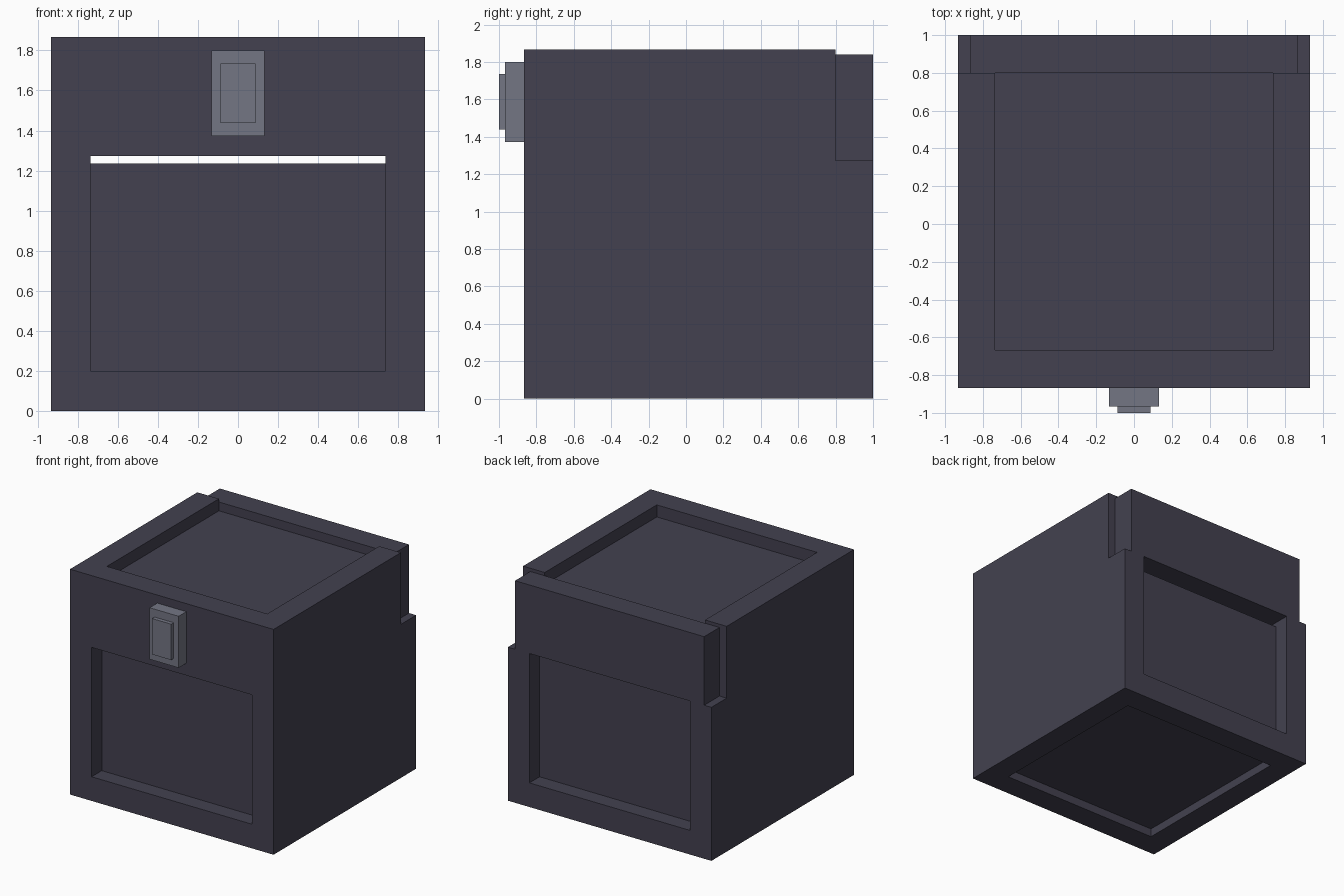
import bpy
import bmesh

if "Cube" in bpy.data.objects:
    bpy.data.objects.remove(bpy.data.objects["Cube"], do_unlink=True)


def material(name, rgb):
    mat = bpy.data.materials.new(name)
    mat.use_nodes = True
    mat.diffuse_color = (*rgb, 1)
    mat.node_tree.nodes["Principled BSDF"].inputs["Base Color"].default_value = (*rgb, 1)
    return mat


BODY = material("dark slate", (0.056, 0.053, 0.080))
METAL = material("grey metal", (0.174, 0.181, 0.231))


def prism(name, profile, x0, x1, mat):
    """Extrude a (y, z) profile along x."""
    bm = bmesh.new()
    face = bm.faces.new([bm.verts.new((x0, y, z)) for y, z in profile])
    cap = bmesh.ops.extrude_face_region(bm, geom=[face])["geom"]
    moved = [v for v in cap if isinstance(v, bmesh.types.BMVert)]
    bmesh.ops.translate(bm, verts=moved, vec=(x1 - x0, 0, 0))
    bmesh.ops.recalc_face_normals(bm, faces=bm.faces)
    mesh = bpy.data.meshes.new(name)
    bm.to_mesh(mesh)
    bm.free()
    mesh.materials.append(mat)
    obj = bpy.data.objects.new(name, mesh)
    bpy.context.collection.objects.link(obj)
    return obj


def block(name, half_width, y, z, mat=BODY):
    """Box centred on x, with (low, high) ranges in y and z."""
    profile = [(y[0], z[0]), (y[1], z[0]), (y[1], z[1]), (y[0], z[1])]
    return prism(name, profile, -half_width, half_width, mat)


# Main dimensions
half, inner = 0.933, 0.735
front, back, top = -0.867, 1.0, 1.867
front_in, back_in = -0.667, 0.8
sill, lintel, slot = 0.2, 1.272, 1.235

# Side walls, notched at the upper back corner
side = [(front, 0), (back, 0), (back, lintel),
        (back_in, lintel), (back_in, top), (front, top)]
for name, sign in (("left_wall", 1), ("right_wall", -1)):
    prism(name, side, sign * inner, sign * half, BODY)

# Front and back rails framing the openings
block("front_bottom_rail", inner, (front, front_in), (0, sill))
block("back_bottom_rail", inner, (back_in, back), (0, sill))
block("front_top_rail", inner, (front, front_in), (lintel, top))
block("back_hinge_bar", 0.867, (back_in, back), (lintel, 1.84))

# Recessed panels, with a slot above the front and back ones
block("front_panel", inner, (front + 0.133, front_in), (sill, slot))
block("back_panel", inner, (back_in, back - 0.133), (sill, slot))
block("top_panel", inner, (front_in, back_in), (top - 0.2, top - 0.1))
block("bottom_panel", inner, (front_in, back_in), (0.07, sill))

# Latch on the front
block("latch_plate", 0.133, (-0.967, front), (1.373, 1.8), METAL)
block("latch_button", 0.087, (-1.0, -0.967), (1.438, 1.735), METAL)
